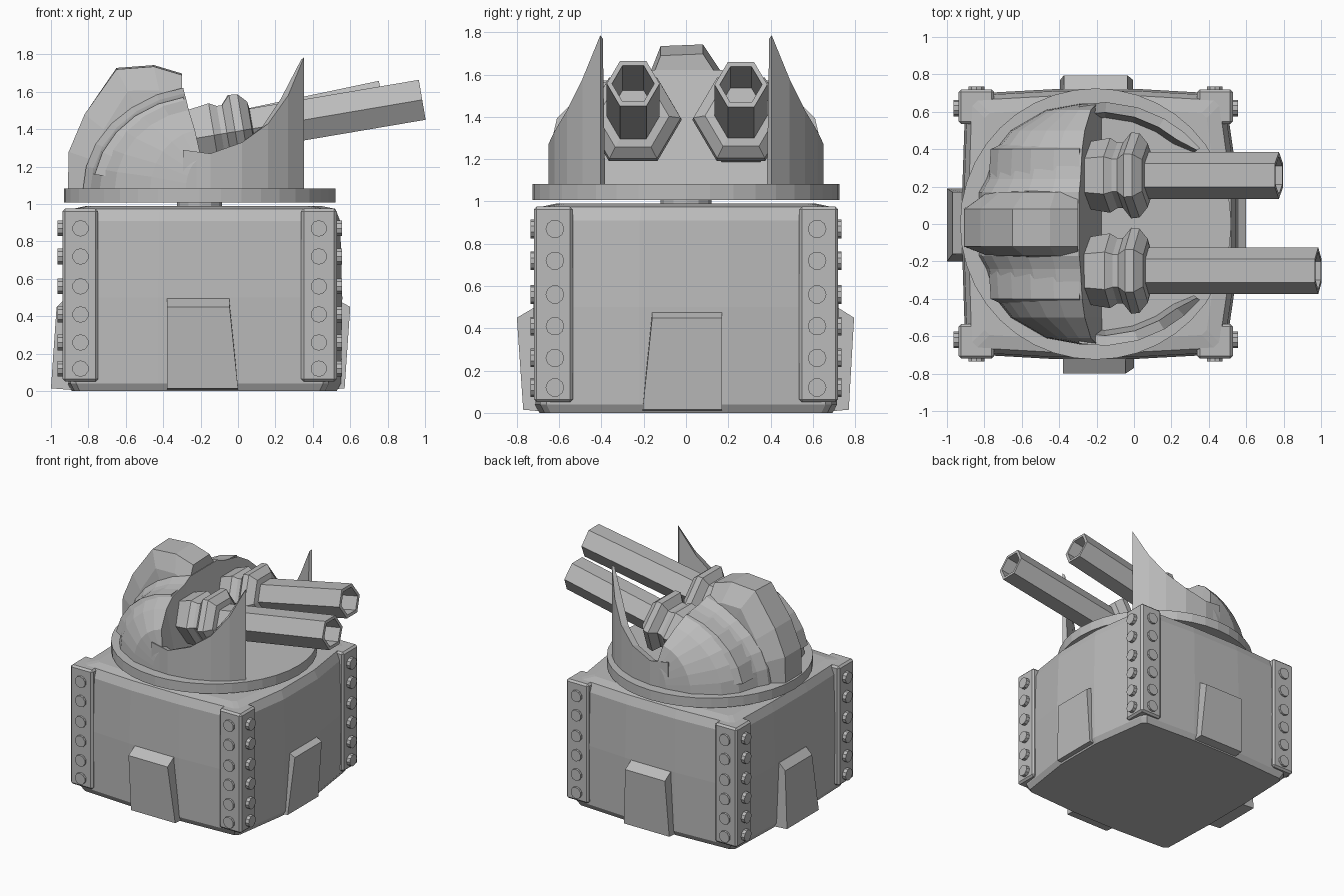
import bpy, bmesh, math
from mathutils import Vector, Matrix

if "Cube" in bpy.data.objects:
    bpy.data.objects.remove(bpy.data.objects["Cube"])

CX = -0.205  # turret and base axis

steel = bpy.data.materials.new("plain_grey")
steel.diffuse_color = (0.5, 0.5, 0.5, 1)
steel.use_nodes = True
steel.node_tree.nodes["Principled BSDF"].inputs["Base Color"].default_value = steel.diffuse_color


def finish(bm, name):
    bmesh.ops.remove_doubles(bm, verts=bm.verts, dist=1e-5)
    bmesh.ops.recalc_face_normals(bm, faces=bm.faces)
    me = bpy.data.meshes.new(name)
    bm.to_mesh(me)
    bm.free()
    me.materials.append(steel)
    ob = bpy.data.objects.new(name, me)
    bpy.context.collection.objects.link(ob)
    return ob


def loft(name, rings):
    """Skin closed rings of points and cap both ends."""
    bm = bmesh.new()
    vs = [[bm.verts.new(p) for p in r] for r in rings]
    n = len(rings[0])
    for a, b in zip(vs, vs[1:]):
        for i in range(n):
            j = (i + 1) % n
            bm.faces.new((a[i], a[j], b[j], b[i]))
    bm.faces.new(vs[0])
    bm.faces.new(vs[-1])
    return finish(bm, name)


def cylinder(name, r, z0, z1, n):
    ring = lambda z: [(CX + r * math.cos(2 * math.pi * i / n),
                       r * math.sin(2 * math.pi * i / n), z) for i in range(n)]
    return loft(name, [ring(z0), ring(z1)])


# Base: square block with softly bulging walls and worn edges
outline = []
for k, bulge in enumerate((0.755, 0.715, 0.705, 0.715)):  # right, back, left, front
    rot = Matrix.Rotation(k * math.pi / 2, 3, 'Z')
    for x, y in ((0.69, -0.66), (bulge, -0.22), (bulge, 0.2), (0.69, 0.66)):
        outline.append(rot @ Vector((x, y, 0)))
levels = [(0, 0.97), (0.04, 1.0), (0.5, 1.01), (0.91, 0.995), (0.975, 0.96), (0.99, 0.86)]
loft("base_block", [[(CX + p.x * s, p.y * s, z) for p in outline] for z, s in levels])

# Corner posts with rows of rivets on both outer faces
for sx in (-1, 1):
    for sy in (-1, 1):
        tag = ("left" if sx < 0 else "right") + ("_front" if sy < 0 else "_back")
        bm = bmesh.new()
        bmesh.ops.create_cube(bm, size=1, matrix=Matrix.Translation(
            (CX + sx * 0.638, sy * 0.627, 0.513)) @ Matrix.Diagonal((0.19, 0.186, 0.925, 1)))
        bmesh.ops.bevel(bm, geom=bm.edges[:], offset=0.014, segments=1, affect='EDGES')
        finish(bm, "corner_post_" + tag)
        bm = bmesh.new()
        for z in (0.12, 0.26, 0.41, 0.56, 0.72, 0.87):
            spots = (((CX + sx * 0.637, sy * 0.72, z), 'X'), ((CX + sx * 0.745, sy * 0.62, z), 'Y'))
            for loc, axis in spots:
                bmesh.ops.create_cone(bm, cap_ends=True, segments=10, radius1=0.044, radius2=0.044,
                                      depth=0.032, matrix=Matrix.Translation(loc)
                                      @ Matrix.Rotation(math.pi / 2, 4, axis))
        finish(bm, "rivets_" + tag)

# Buttress wedges: wall, quarter turns, reach low/high, bottom and top spans
walls = [("front", 0, 0.77, 0.80, (-0.175, 0.205), (-0.175, 0.16)),
         ("right", 1, 0.775, 0.805, (-0.205, 0.17), (-0.16, 0.17)),
         ("back", 2, 0.77, 0.795, (-0.2, 0.19), (-0.17, 0.17)),
         ("left", 3, 0.795, 0.765, (-0.19, 0.2), (-0.17, 0.16))]
for tag, k, low, high, bottom, top in walls:
    rot = Matrix.Translation((CX, 0, 0)) @ Matrix.Rotation(k * math.pi / 2, 4, 'Z')
    side = lambda xb, xt: [rot @ Vector(p) for p in
                           ((xb, -0.6, 0.0), (xb, -low, 0.015), (xt, -high, 0.45),
                            (xt, -0.715, 0.5), (xt, -0.6, 0.5))]
    loft("buttress_" + tag, [side(bottom[0], top[0]), side(bottom[1], top[1])])

# Turntable
cylinder("turntable_neck", 0.12, 0.95, 1.03, 12)
cylinder("turntable_disc", 0.725, 1.008, 1.083, 40)

# Dome: arcs around the y axis, from the back up to a tilted open front
stations = [(-0.645, 0.10, 0.18), (-0.61, 0.29, 0.33), (-0.5, 0.48, 0.44), (-0.4, 0.56, 0.5),
            (-0.24, 0.61, 0.53), (-0.17, 0.65, 0.56)]
stations += [(-y, rx, rz) for y, rx, rz in reversed(stations)]
rings = []
for y, rx, rz in stations:
    arc = []
    for i in range(7):
        a = math.radians(180 - i * 80 / 6)
        arc.append((-0.18 + rx * math.cos(a), y, 1.07 + rz * math.sin(a)))
    rings.append(arc + [(-0.17, y, 1.07)])
loft("turret_dome", rings)

# Central crest running over the dome, rooted deep inside it
crest = [(-0.91, 1.07), (-0.905, 1.28), (-0.82, 1.48), (-0.65, 1.72), (-0.45, 1.735), (-0.3, 1.69)]
sections = []
for x, z in crest:
    d = Vector((-0.3 - x, 1.07 - z)).normalized()
    mid, deep = d * 0.13, d * 0.26
    sections.append([(x + deep.x, -0.18, z + deep.y), (x + mid.x, -0.17, z + mid.y), (x, -0.12, z),
                     (x, 0.08, z + (0.008 if z > 1.6 else 0)),
                     (x + mid.x, 0.17, z + mid.y), (x + deep.x, 0.18, z + deep.y)])
loft("dome_crest", sections)

# Raised hood band on each lobe of the dome
for tag, s in (("back", 1), ("front", -1)):
    sections = []
    for i in range(6):
        a = math.radians(170 - i * 14)
        c, h = math.cos(a), math.sin(a) * 0.96
        sections.append([(-0.19 + (r + 0.055) * c, s * y, 1.07 + r * h) for y, r in
                         ((0.14, 0.40), (0.17, 0.545), (0.40, 0.53), (0.46, 0.40))])
    loft("dome_hood_" + tag, sections)

# Curved side shields sweeping up to a point at the front
tops = [(98, 1.29), (85, 1.27), (70, 1.33), (57, 1.43), (46, 1.58), (36, 1.786)]
for tag, s in (("back", 1), ("front", -1)):
    sections = []
    for k, (deg, z) in enumerate(tops):
        a = math.radians(deg)
        r = 0.645 + 0.009 * k
        pt = lambda r, h: (CX + r * math.cos(a), s * r * math.sin(a), h)
        sections.append([pt(r, 1.07), pt(r, z), pt(r - (0.055 if k < 5 else 0.02), z - 0.015),
                         pt(r - (0.085 if k < 5 else 0.04), 1.07)])
    loft("side_shield_" + tag, sections)


# Guns: hexagonal profile swept along a raised axis
def gun(name, y, reach, slope):
    tilt = math.atan(slope)
    end = reach / math.cos(tilt)
    prof = [(-0.28, 0.15), (-0.25, 0.18), (-0.13, 0.2), (-0.09, 0.175), (-0.06, 0.175), (-0.015, 0.23),
            (0.03, 0.225), (0.075, 0.17), (0.08, 0.125), (end, 0.125), (end, 0.1), (0.3, 0.1)]
    m = Matrix.Translation((0, y, 1.39)) @ Matrix.Rotation(-tilt, 4, 'Y')
    loft(name, [[m @ Vector((d, r * math.cos(i * math.pi / 3), r * math.sin(i * math.pi / 3)))
                 for i in range(6)] for d, r in prof])


gun("gun_front", -0.25, 0.985, 0.17)
gun("gun_back", 0.26, 0.775, 0.21)
